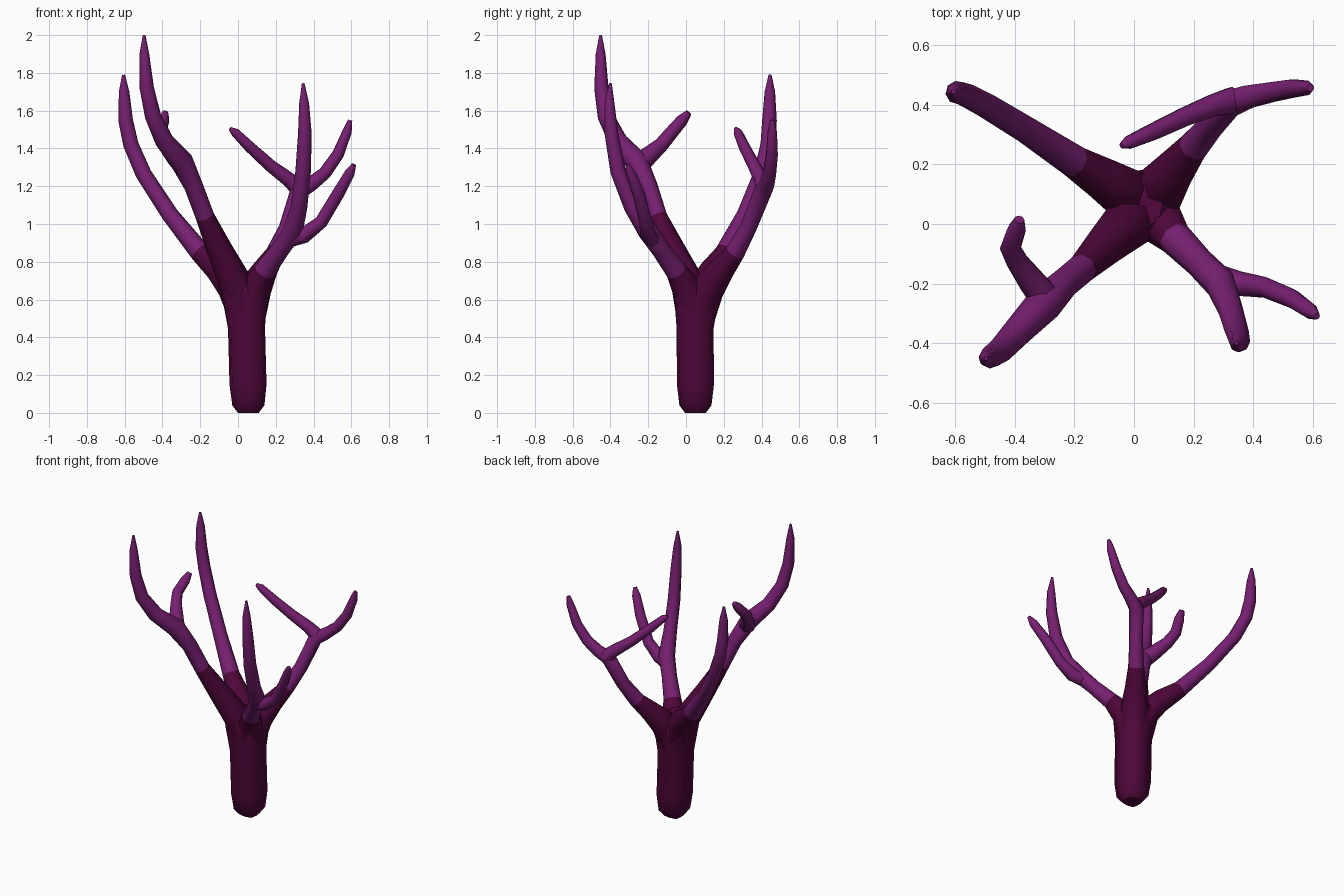
import bpy, bmesh, math
from mathutils import Vector


def material(name, rgb):
    m = bpy.data.materials.new(name)
    m.diffuse_color = (*rgb, 1)
    return m


DARK = material("dark plum", (0.078, 0.002, 0.042))
LIGHT = material("light purple", (0.185, 0.014, 0.165))


def tube(name, pts, dark=0, sides=8, corner=1.0):
    """Tapered tube through (x, y, z, radius); the first `dark` segments are plum.
    corner > 1 pushes every second vertex out, giving a rounded square section."""
    P = [Vector(p[:3]) for p in pts]
    n = len(P)
    bm = bmesh.new()
    rings = []
    u = Vector((1, 0, 0))
    for i in range(n):
        a = (P[i] - P[i - 1]).normalized() if i else Vector()
        b = (P[i + 1] - P[i]).normalized() if i < n - 1 else Vector()
        t = (a + b).normalized()
        u = (u - t * u.dot(t)).normalized()
        v = t.cross(u)
        ring = []
        for k in range(sides):
            ang = 2 * math.pi * k / sides
            r = pts[i][3] * (corner if k % 2 else 1)
            ring.append(bm.verts.new(P[i] + r * (u * math.cos(ang) + v * math.sin(ang))))
        rings.append(ring)
    for i in range(n - 1):
        for k in range(sides):
            j = (k + 1) % sides
            f = bm.faces.new((rings[i][k], rings[i][j], rings[i + 1][j], rings[i + 1][k]))
            f.material_index = 0 if i < dark else 1
            f.smooth = True
    bm.faces.new(rings[0][::-1]).material_index = 0 if dark else 1
    bm.faces.new(rings[-1]).material_index = 0 if dark >= n - 1 else 1
    me = bpy.data.meshes.new(name)
    bm.to_mesh(me)
    bm.free()
    me.materials.append(DARK)
    me.materials.append(LIGHT)
    ob = bpy.data.objects.new(name, me)
    bpy.context.collection.objects.link(ob)


# Trunk: rounded square, corners towards the limbs
tube("trunk", [(.055, .05, 0, .055), (.055, .05, .04, .085), (.053, .05, .15, .098),
               (.045, .048, .45, .098), (.037, .055, .6, .117), (.025, .06, .68, .122),
               (.025, .065, .735, .07)], dark=9, corner=1.2)

# Four main limbs, plum near the trunk
tube("back_left_limb", [(.04, .055, .5, .085), (-.02, .1, .665, .09), (-.1, .15, .76, .074),
                        (-.2, .21, .85, .056), (-.36, .315, 1.05, .046), (-.5, .4, 1.265, .043),
                        (-.567, .435, 1.42, .041), (-.595, .442, 1.55, .039),
                        (-.603, .444, 1.7, .028), (-.606, .445, 1.79, .008)], dark=3)
tube("front_left_limb", [(.045, .05, .45, .09), (-.005, .015, .67, .092), (-.1, -.075, .87, .068),
                         (-.175, -.15, 1.04, .05), (-.235, -.2, 1.2, .05),
                         (-.3, -.265, 1.335, .062), (-.39, -.36, 1.44, .05),
                         (-.45, -.425, 1.57, .043), (-.483, -.448, 1.72, .038),
                         (-.496, -.452, 1.9, .026), (-.497, -.452, 2.0, .007)], dark=3)
tube("front_right_limb", [(.05, .05, .48, .09), (.085, .015, .645, .085), (.14, -.05, .75, .058),
                          (.22, -.13, .86, .05), (.29, -.2, .96, .054),
                          (.323, -.285, 1.09, .044), (.345, -.36, 1.28, .041),
                          (.354, -.395, 1.48, .036), (.35, -.405, 1.64, .026),
                          (.345, -.4, 1.745, .007)], dark=2)
tube("back_right_limb", [(.05, .055, .48, .09), (.085, .11, .655, .092), (.14, .185, .755, .07),
                         (.2, .26, .85, .052), (.26, .33, .98, .044), (.32, .405, 1.17, .048),
                         (.385, .428, 1.21, .041), (.46, .443, 1.27, .036),
                         (.53, .455, 1.37, .033), (.578, .457, 1.49, .026),
                         (.594, .457, 1.55, .012)], dark=3)

# Side twigs
tube("front_left_twig", [(-.285, -.265, 1.3, .055), (-.335, -.205, 1.355, .05),
                         (-.39, -.13, 1.42, .039), (-.415, -.08, 1.48, .036),
                         (-.395, -.02, 1.55, .032), (-.385, .015, 1.59, .017)])
tube("front_right_twig", [(.25, -.17, .915, .045), (.35, -.2, .94, .042), (.44, -.213, 1.01, .035),
                          (.53, -.25, 1.16, .033), (.592, -.293, 1.27, .027),
                          (.614, -.31, 1.315, .012)])
tube("back_right_twig", [(.33, .415, 1.18, .048), (.27, .4, 1.235, .04),
                         (.17, .36, 1.31, .034), (.06, .308, 1.41, .03),
                         (-.015, .275, 1.485, .024), (-.042, .263, 1.505, .01)])
